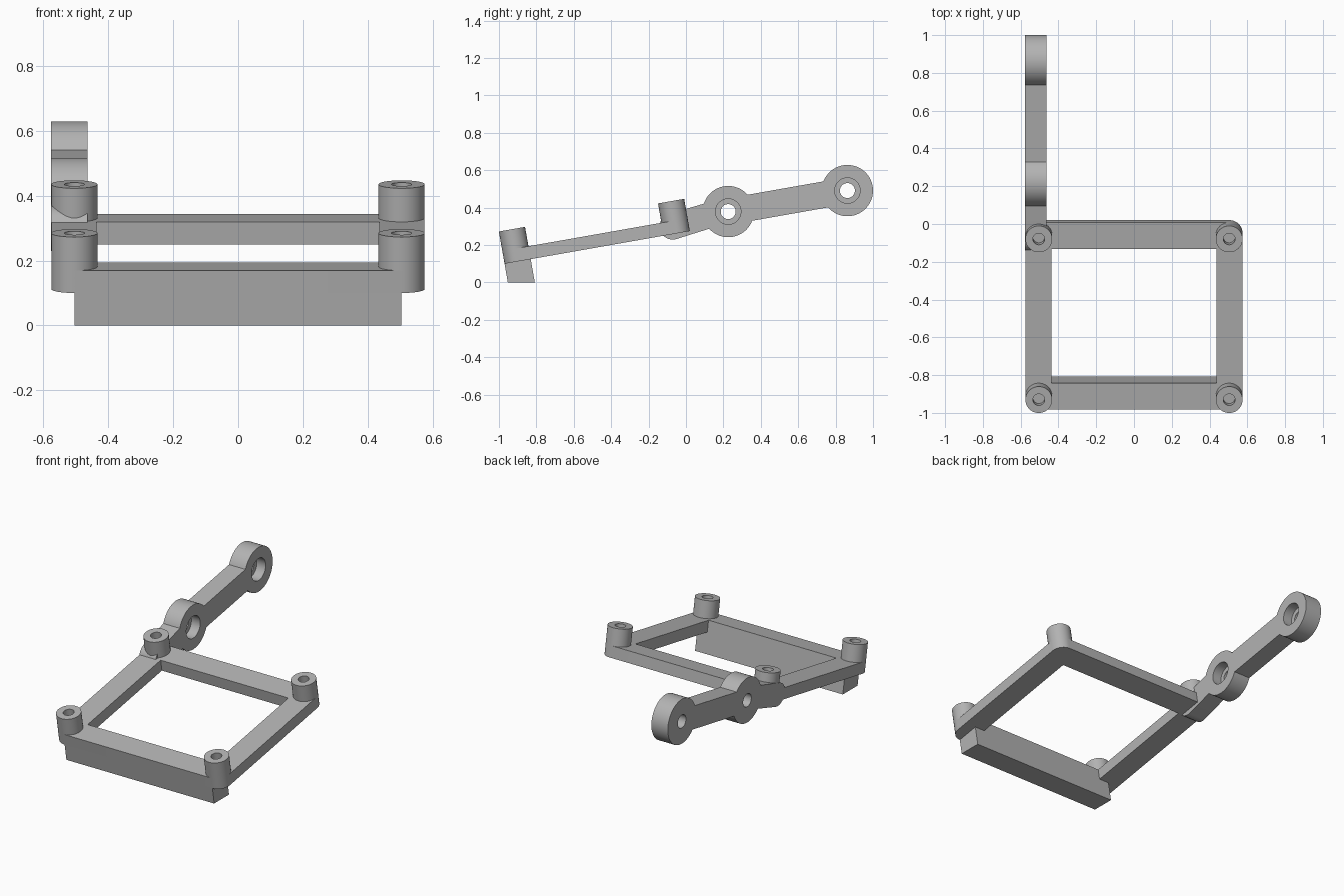
import bpy, bmesh
from math import sin, cos, radians
from mathutils import Matrix, Vector

cube = bpy.data.objects.get("Cube")
if cube:
    bpy.data.objects.remove(cube, do_unlink=True)

TILT = radians(10)
LIFT = 0.10
PLACE = Matrix.Translation((0, -0.97, LIFT)) @ Matrix.Rotation(TILT, 4, 'X')

grey = bpy.data.materials.new("plain grey")
grey.use_nodes = True
colour = (0.45, 0.45, 0.45, 1)
grey.diffuse_color = colour
grey.node_tree.nodes["Principled BSDF"].inputs["Base Color"].default_value = colour


def arc(centre, radius, start, end, steps=32):
    """Points along an arc, angles in degrees."""
    angles = [radians(start + (end - start) * i / steps) for i in range(steps + 1)]
    return [(centre[0] + radius * cos(a), centre[1] + radius * sin(a)) for a in angles]


def circle(centre, radius):
    return arc(centre, radius, 0, 360, 48)[:-1]


def prism(name, outline, low, high, axis):
    """Extrude an outline along the x or z axis of the tilted frame."""
    def point(p):
        return (low, *p) if axis == 'X' else (*p, low)
    bm = bmesh.new()
    face = bm.faces.new([bm.verts.new(point(p)) for p in outline])
    top = bmesh.ops.extrude_face_region(bm, geom=[face])["geom"]
    shift = Vector((high - low, 0, 0)) if axis == 'X' else Vector((0, 0, high - low))
    bmesh.ops.translate(bm, verts=[v for v in top if isinstance(v, bmesh.types.BMVert)], vec=shift)
    bmesh.ops.recalc_face_normals(bm, faces=bm.faces[:])
    mesh = bpy.data.meshes.new(name)
    bm.to_mesh(mesh)
    bm.free()
    mesh.materials.append(grey)
    obj = bpy.data.objects.new(name, mesh)
    bpy.context.collection.objects.link(obj)
    obj.matrix_world = PLACE
    return obj


def finish(obj, cutters=()):
    """Cut the holes, then smooth the round sides and keep edges sharp."""
    for cutter in cutters:
        cutter.hide_render = True
        mod = obj.modifiers.new("hole", 'BOOLEAN')
        mod.operation, mod.solver, mod.object = 'DIFFERENCE', 'EXACT', cutter
    if cutters:
        graph = bpy.context.evaluated_depsgraph_get()
        mesh = bpy.data.meshes.new_from_object(obj.evaluated_get(graph))
        obj.modifiers.clear()
        obj.data = mesh
        for cutter in cutters:
            bpy.data.objects.remove(cutter, do_unlink=True)
    obj.data.shade_smooth()
    obj.data.set_sharp_from_angle(angle=radians(30))


# Open frame with rounded corners
PX, R = 0.504, 0.071
FRONT, REAR = 0.071, 0.935
corners = [((PX, REAR), 0), ((-PX, REAR), 90), ((-PX, FRONT), 180), ((PX, FRONT), 270)]
outline = [p for c, a in corners for p in arc(c, R, a, a + 90, 12)]
ix, iy0, iy1 = PX - R + 0.003, FRONT + R, REAR - R
window = [(-ix, iy0), (ix, iy0), (ix, iy1), (-ix, iy1)]
finish(prism("frame", outline, 0, 0.07, 'Z'), [prism("window_cutter", window, -0.1, 0.2, 'Z')])

# Hollow corner posts
for (centre, _), name in zip(corners, ["rear_left", "rear_right", "front_right", "front_left"]):
    post = prism(name + "_post", circle(centre, R), 0, 0.175, 'Z')
    finish(post, [prism("post_cutter", circle(centre, 0.031), 0.115, 0.3, 'Z')])


# Front foot, cut level with the ground
def ground(u):
    return (u, -(LIFT + u * sin(TILT)) / cos(TILT))


foot = [(0, 0.01), ground(0), ground(2 * R), (2 * R, 0.01)]
finish(prism("front_foot", foot, -PX, PX, 'X'))

# Side arm with two ring ends
X0, X1 = -0.576, -0.464
ring_a, ring_b, ring_r = (1.226, 0.067), (1.873, 0.067), 0.137
profile = (arc((0.92, 0.04), 0.07, 95, 275)
           + arc(ring_a, ring_r, 212, 329)
           + arc(ring_b, ring_r, 211, 509, 64)
           + arc(ring_a, ring_r, 31, 152))
cutters = []
for ring in (ring_a, ring_b):
    cutters.append(prism("bore_cutter", circle(ring, 0.04), X0 - 0.1, X1 + 0.1, 'X'))
    cutters.append(prism("counterbore_cutter", circle(ring, 0.068), X1 - 0.06, X1 + 0.1, 'X'))
finish(prism("side_arm", profile, X0, X1, 'X'), cutters)
